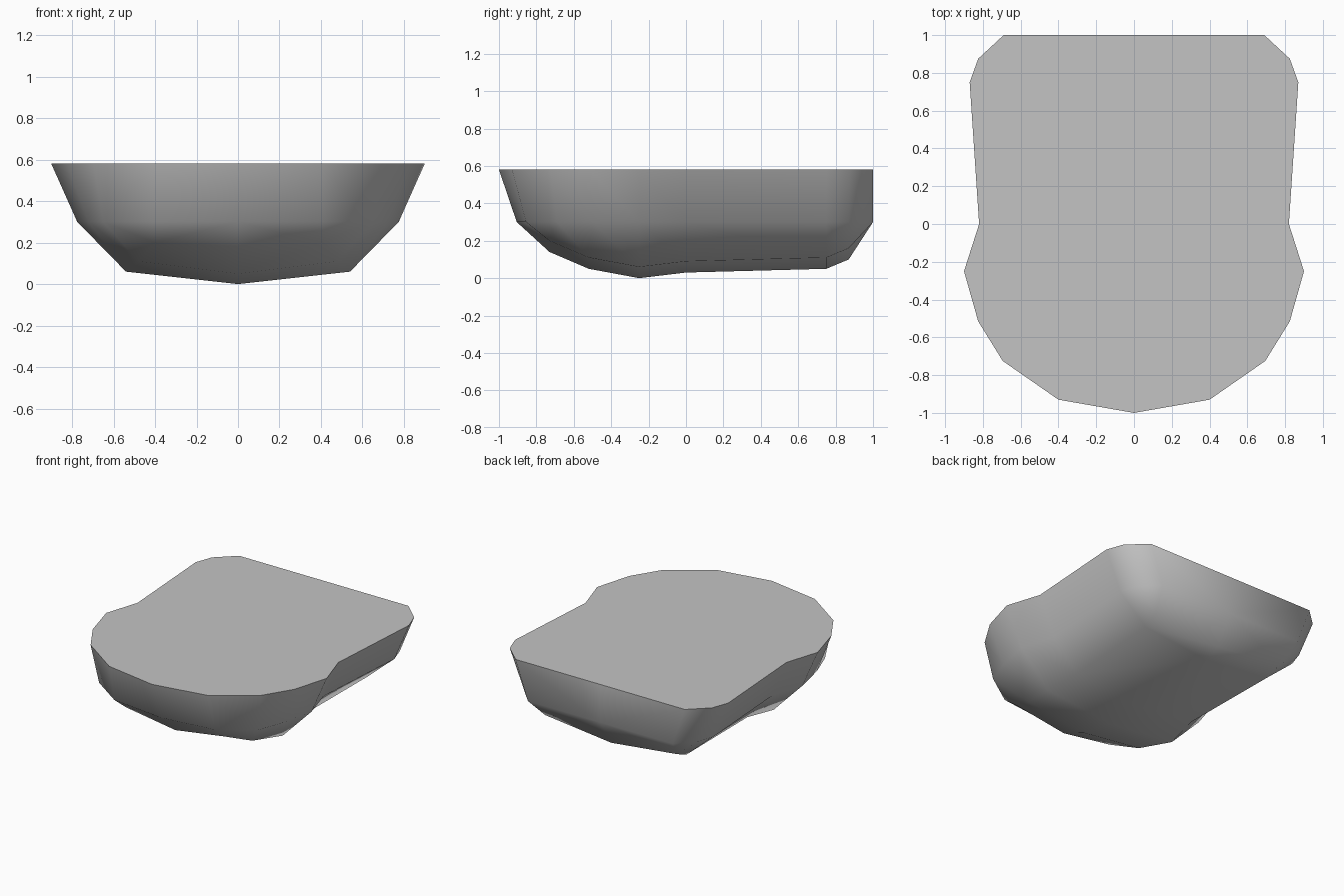
import bpy
import bmesh
import math

cube = bpy.data.objects.get("Cube")
if cube:
    bpy.data.objects.remove(cube, do_unlink=True)

RIM_Z = 0.58
MID_Z = 0.30
CHINE_RISE = 0.06


def make_material(name, color):
    mat = bpy.data.materials.new(name)
    mat.use_nodes = True
    mat.diffuse_color = color
    mat.node_tree.nodes["Principled BSDF"].inputs["Base Color"].default_value = color
    return mat


# Half outlines (x, y) running from the front centre to the back centre
rim_outline = [(0, -1), (0.4, -0.93), (0.695, -0.725), (0.825, -0.515), (0.9, -0.25),
               (0.82, 0), (0.87, 0.75), (0.825, 0.875), (0.69, 1), (0, 1)]
mid_outline = [(0, -0.905), (0.41, -0.855), (0.65, -0.69), (0.72, -0.5), (0.775, -0.25),
               (0.7, 0), (0.75, 0.75), (0.71, 0.87), (0.59, 1), (0, 1)]

# Underside stations: y, half width of the flat bottom, keel height
stations = [(-0.73, 0.4, 0.14), (-0.52, 0.48, 0.05), (-0.25, 0.54, 0),
            (0, 0.5, 0.03), (0.75, 0.53, 0.05), (0.87, 0.54, 0.1)]

bm = bmesh.new()
rim = [bm.verts.new((x, y, RIM_Z)) for x, y in rim_outline]
mid = [bm.verts.new((x, y, MID_Z)) for x, y in mid_outline]
chine = [bm.verts.new((w, y, z + CHINE_RISE)) for y, w, z in stations]
keel = [bm.verts.new((0, y, z)) for y, w, z in stations]


def bridge(upper, lower):
    """Join two equally long rows of vertices with quads."""
    for i in range(len(upper) - 1):
        bm.faces.new((upper[i], lower[i], lower[i + 1], upper[i + 1]))


# Walls, sloping bilge and shallow bottom
bridge(rim, mid)
bridge(mid[2:-2], chine)
bridge(chine, keel)

# Rounded front and back corners of the underside
bm.faces.new((mid[1], chine[0], mid[2]))
bm.faces.new((mid[0], keel[0], chine[0], mid[1]))
bm.faces.new((mid[-2], mid[-3], chine[-1]))
bm.faces.new((mid[-1], mid[-2], chine[-1], keel[-1]))

# Flat top
bm.faces.new(rim)

# Mirror to the other side
bmesh.ops.mirror(bm, geom=bm.verts[:] + bm.edges[:] + bm.faces[:],
                 axis='X', merge_dist=0.001)
bmesh.ops.remove_doubles(bm, verts=bm.verts[:], dist=0.001)
bmesh.ops.recalc_face_normals(bm, faces=bm.faces[:])

mesh = bpy.data.meshes.new("hull")
bm.to_mesh(mesh)
bm.free()
mesh.materials.append(make_material("plain grey", (0.55, 0.55, 0.55, 1)))

hull = bpy.data.objects.new("hull", mesh)
bpy.context.collection.objects.link(hull)

# Smooth sides with a crisp rim
bpy.ops.object.select_all(action='DESELECT')
hull.select_set(True)
bpy.context.view_layer.objects.active = hull
bpy.ops.object.shade_smooth_by_angle(angle=math.radians(75))
